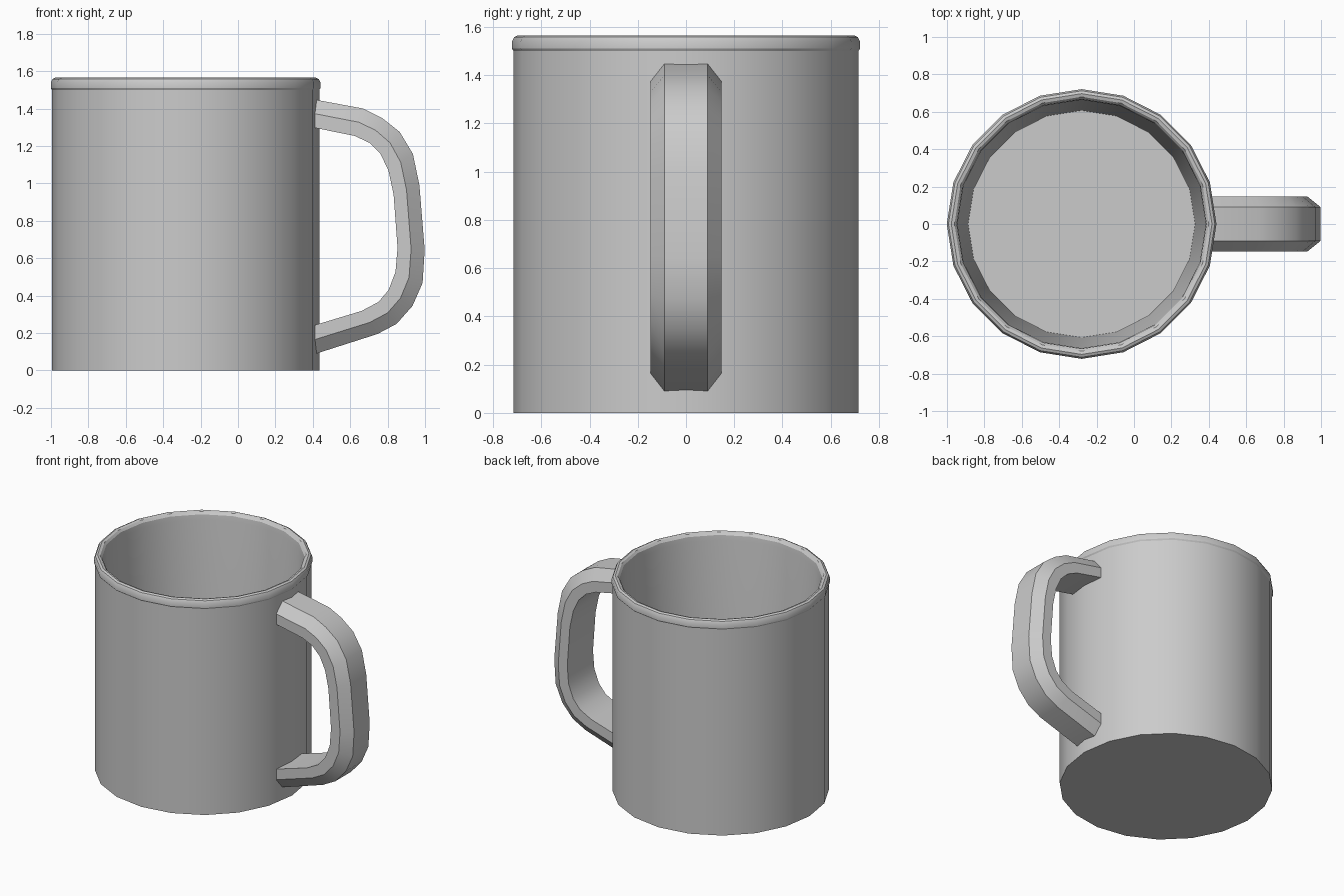
import bpy, bmesh
from math import cos, sin, pi

if "Cube" in bpy.data.objects:
    bpy.data.objects.remove(bpy.data.objects["Cube"])

SIDES = 20
CENTRE_X = -0.28


def finish(name, bm):
    bmesh.ops.recalc_face_normals(bm, faces=bm.faces)
    mesh = bpy.data.meshes.new(name)
    bm.to_mesh(mesh)
    bm.free()
    obj = bpy.data.objects.new(name, mesh)
    bpy.context.collection.objects.link(obj)
    bpy.ops.object.select_all(action='DESELECT')
    obj.select_set(True)
    bpy.context.view_layer.objects.active = obj
    bpy.ops.object.shade_smooth_by_angle(angle=pi / 6)
    return obj


def loft(name, rings):
    """Skin a list of closed rings and cap both ends."""
    bm = bmesh.new()
    rows = [[bm.verts.new(p) for p in ring] for ring in rings]
    n = len(rows[0])
    for a, b in zip(rows, rows[1:]):
        for i in range(n):
            j = (i + 1) % n
            bm.faces.new((a[i], a[j], b[j], b[i]))
    bm.faces.new(rows[0])
    bm.faces.new(rows[-1])
    return finish(name, bm)


# Cup: outer wall, rolled rim, tapering inner wall and floor (radius, z)
profile = [(0.715, 0), (0.715, 1.5), (0.721, 1.51), (0.721, 1.54),
           (0.712, 1.558), (0.697, 1.565), (0.68, 1.56), (0.668, 1.545),
           (0.664, 1.51), (0.607, 0.06)]
loft("cup", [[(CENTRE_X + r * cos(2 * pi * i / SIDES),
               r * sin(2 * pi * i / SIDES), z) for i in range(SIDES)]
             for r, z in profile])

# Handle: paired outer and inner curves (x, z), flat inside, chamfered outside
outer = [(0.412, 1.448), (0.67, 1.40), (0.77, 1.35), (0.865, 1.275),
         (0.935, 1.158), (0.97, 0.99), (0.998, 0.645), (0.987, 0.468),
         (0.933, 0.345), (0.848, 0.249), (0.746, 0.195), (0.412, 0.088)]
inner = [(0.412, 1.297), (0.623, 1.254), (0.703, 1.217), (0.762, 1.158),
         (0.805, 1.067), (0.832, 0.94), (0.853, 0.655), (0.842, 0.527),
         (0.805, 0.43), (0.751, 0.366), (0.66, 0.318), (0.412, 0.243)]
section = [(-0.09, 0), (0.09, 0), (0.148, 0.5),
           (0.148, 1), (-0.148, 1), (-0.148, 0.5)]
loft("handle", [[(ox + (ix - ox) * t, y, oz + (iz - oz) * t)
                 for y, t in section]
                for (ox, oz), (ix, iz) in zip(outer, inner)])
